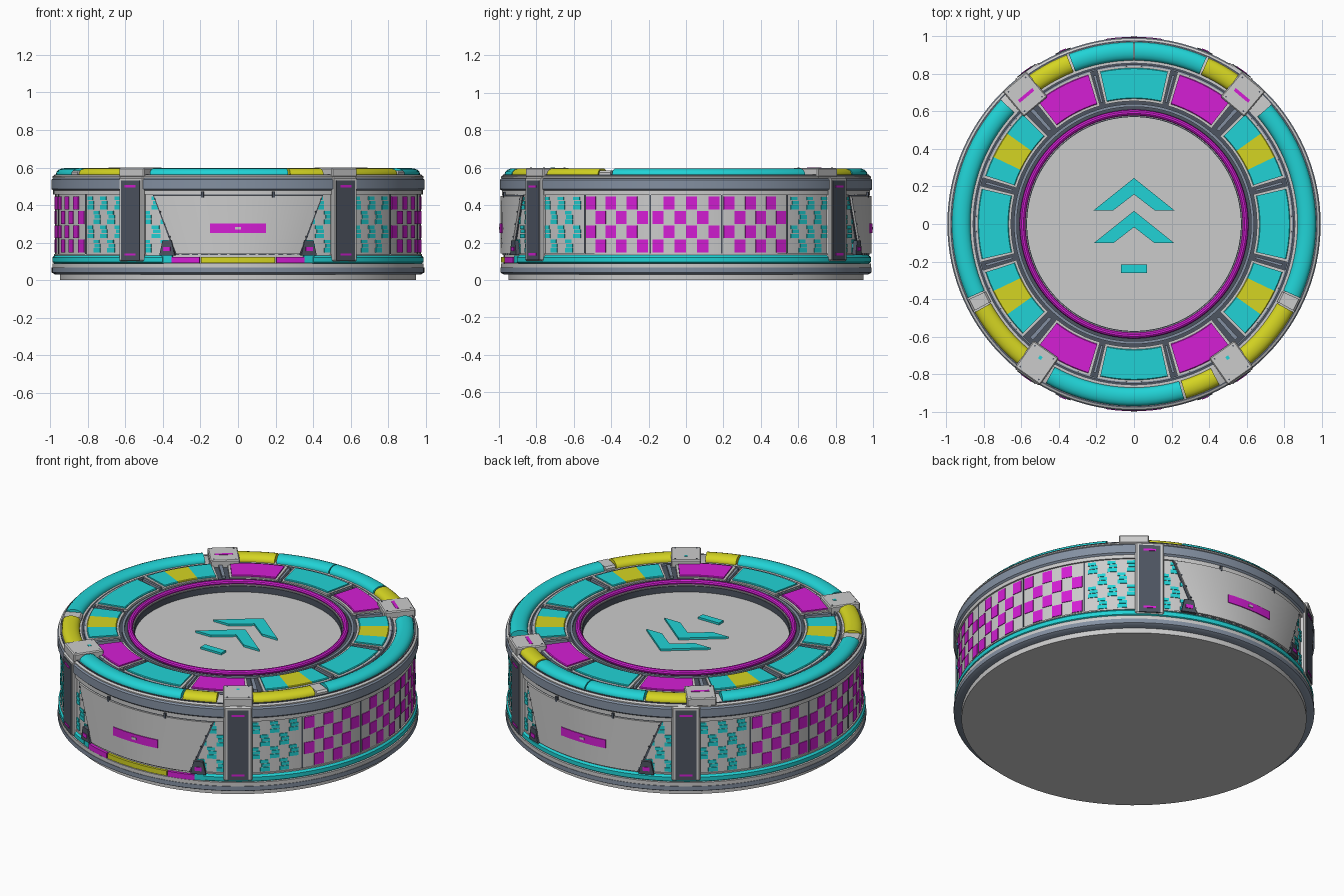
import bpy, bmesh, math
from mathutils import Matrix, Vector

if "Cube" in bpy.data.objects:
    bpy.data.objects.remove(bpy.data.objects["Cube"])

PALETTE = {
    "light_grey": (0.60, 0.60, 0.60), "slate": (0.23, 0.28, 0.36),
    "dark_slate": (0.075, 0.09, 0.12), "cyan": (0.015, 0.65, 0.67),
    "magenta": (0.66, 0.013, 0.66), "yellow": (0.66, 0.66, 0.016),
}
MATS = {}
for key, col in PALETTE.items():
    m = bpy.data.materials.new(key)
    m.diffuse_color = (*col, 1)
    m.use_nodes = True
    m.node_tree.nodes["Principled BSDF"].inputs["Base Color"].default_value = m.diffuse_color
    MATS[key] = m


def finish(name, bm, mat, angle=35):
    bmesh.ops.remove_doubles(bm, verts=bm.verts, dist=1e-5)
    bmesh.ops.recalc_face_normals(bm, faces=bm.faces)
    me = bpy.data.meshes.new(name)
    bm.to_mesh(me)
    bm.free()
    me.materials.append(MATS[mat])
    ob = bpy.data.objects.new(name, me)
    bpy.context.collection.objects.link(ob)
    bpy.context.view_layer.objects.active = ob
    ob.select_set(True)
    bpy.ops.object.shade_smooth_by_angle(angle=math.radians(angle))
    ob.select_set(False)
    return ob


def add_arc(bm, profile, a0=0, a1=360, step=3.0):
    """Sweep a closed (radius, height) profile around z between two angles."""
    full = a1 - a0 >= 360
    n = 120 if full else max(1, round((a1 - a0) / step))
    rings = []
    for i in range(n if full else n + 1):
        a = math.radians(a0 + (a1 - a0) * i / n)
        rings.append([bm.verts.new((r * math.cos(a), r * math.sin(a), z)) for r, z in profile])
    k = len(profile)
    for i in range(n):
        p, q = rings[i], rings[(i + 1) % len(rings)]
        for j in range(k):
            bm.faces.new((p[j], q[j], q[(j + 1) % k], p[(j + 1) % k]))
    if not full:
        bm.faces.new(rings[0])
        bm.faces.new(rings[-1][::-1])


def rect(r0, r1, z0, z1, c=0.0):
    """Rectangle profile with chamfered upper corners."""
    if c == 0:
        return [(r0, z0), (r1, z0), (r1, z1), (r0, z1)]
    return [(r0, z0), (r1, z0), (r1, z1 - c), (r1 - c, z1), (r0 + c, z1), (r0, z1 - c)]


def arcs(name, mat, items):
    bm = bmesh.new()
    for it in items:
        add_arc(bm, *it)
    return finish(name, bm, mat)


def add_box(bm, angle, r, z, size, off=0):
    """Box whose sides follow the radial, tangential and vertical directions."""
    mtx = (Matrix.Rotation(math.radians(angle), 4, 'Z') @ Matrix.Translation((r, off, z))
           @ Matrix.Diagonal((*size, 1)))
    bmesh.ops.create_cube(bm, size=1, matrix=mtx)


def boxes(name, mat, items, bevel=0):
    bm = bmesh.new()
    for it in items:
        add_box(bm, *it)
    if bevel:
        bmesh.ops.bevel(bm, geom=bm.edges[:], offset=bevel, segments=1, affect='EDGES')
    return finish(name, bm, mat)


def disc(name, mat, r, z0, z1):
    bm = bmesh.new()
    bmesh.ops.create_cone(bm, cap_ends=True, segments=120, radius1=r, radius2=r, depth=z1 - z0,
                          matrix=Matrix.Translation((0, 0, (z0 + z1) / 2)))
    return finish(name, bm, mat)


# Base and drum
disc("base_foot", "light_grey", 0.95, 0, 0.035)
arcs("base_band", "slate", [([(0.80, 0.03), (0.975, 0.03), (0.993, 0.04), (0.993, 0.066), (0.80, 0.066)],)])
arcs("base_trim", "light_grey", [(rect(0.80, 0.99, 0.066, 0.088),)])
arcs("lower_rim", "cyan", [([(0.9, 0.088), (0.978, 0.088), (0.99, 0.096), (0.99, 0.12), (0.978, 0.132), (0.9, 0.132)],
                            -66, 246)])
arcs("drum_wall", "light_grey", [(rect(0.80, 0.975, 0.085, 0.48),)])
arcs("wall_trim", "light_grey", [(rect(0.9, 0.985, 0.455, 0.477),), (rect(0.9, 0.982, 0.132, 0.14),)])
arcs("upper_band", "slate", [([(0.9, 0.477), (0.985, 0.477), (0.995, 0.486), (0.995, 0.535), (0.985, 0.545), (0.9, 0.545)],)])
arcs("rim_deck", "light_grey", [([(0.86, 0.48), (0.99, 0.545), (0.99, 0.552), (0.975, 0.562), (0.86, 0.562)],)])
arcs("panel_deck", "dark_slate", [(rect(0.57, 0.862, 0.48, 0.556),)])
arcs("deck_rings", "slate", [(rect(0.842, 0.85, 0.55, 0.568),), (rect(0.625, 0.64, 0.55, 0.568),)])
arcs("edge_line", "dark_slate", [(rect(0.972, 0.979, 0.55, 0.5635),)])

# Coloured lower rim under the front hatch
arcs("rim_front_yellow", "yellow", [(rect(0.9, 0.99, 0.092, 0.122), 258.5, 281.5)])
arcs("rim_front_magenta", "magenta", [(rect(0.9, 0.992, 0.09, 0.122), a, a + 9) for a in (249, 282)])
arcs("rim_front_cyan", "cyan", [(rect(0.9, 0.985, 0.09, 0.13), a, a + 3.6) for a in (245.5, 290.9)])

# Rounded outer ring segments
tube = [(0.872, 0.55)] + [(0.921 - 0.049 * math.cos(math.pi * t / 8), 0.567 + 0.03 * math.sin(math.pi * t / 8))
                          for t in range(9)] + [(0.97, 0.55)]
arcs("outer_ring_cyan", "cyan", [(tube, *s) for s in
     ((-24, 41), (66.5, 89.8), (90.2, 111), (137, 204), (241, 286))])
arcs("outer_ring_yellow", "yellow", [(tube, *s) for s in
     ((55, 65.8), (111.7, 126), (209, 230), (286.7, 298), (310, 331))])
arcs("outer_ring_spacers", "light_grey", [(rect(0.868, 0.975, 0.55, 0.585, 0.01), a, a + 4)
     for a in (204.5, 331.5)])

# Inner ring of coloured panels, mirrored across both axes
def mirrored(spans):
    out = set()
    for a, b in spans:
        for s in ((a, b), (180 - b, 180 - a), (180 + a, 180 + b), (360 - b, 360 - a)):
            out.add((s[0] % 360, s[0] % 360 + s[1] - s[0]))
    return sorted(out)

PANEL = rect(0.668, 0.832, 0.55, 0.576, 0.004)
sides = [(-13, 13), (77.5, 102.5)]
arcs("panel_borders", "light_grey", [(rect(0.655, 0.842, 0.55, 0.568), a - 1, b + 1)
     for a, b in mirrored(sides + [(18, 44.5), (52, 73)])])
arcs("deck_panels_cyan", "cyan", [(PANEL, *s) for s in mirrored(sides + [(18, 25.5), (35.5, 44.5)])])
arcs("deck_panels_yellow", "yellow", [(PANEL, *s) for s in mirrored([(25.5, 35.5)])])
arcs("deck_panels_magenta", "magenta", [(PANEL, *s) for s in mirrored([(52, 73)])])
arcs("panel_dividers", "slate", [(rect(0.67, 0.82, 0.55, 0.572), *s) for s in
     mirrored([(15, 16), (47.5, 49), (74.7, 75.7)])])

# Central floor, glowing ring and arrow markings
disc("floor", "light_grey", 0.585, 0.44, 0.52)
arcs("glow_ring", "magenta", [([(0.594 + 0.016 * math.cos(t * math.pi / 5), 0.57 + 0.016 * math.sin(t * math.pi / 5))
                               for t in range(10)],)])
arcs("floor_collar", "light_grey", [(rect(0.575, 0.6, 0.48, 0.562),)])

def plate(name, mat, outline, z0, z1):
    bm = bmesh.new()
    f = bm.faces.new([bm.verts.new((x, y, z0)) for x, y in outline])
    top = bmesh.ops.extrude_face_region(bm, geom=[f])["geom"]
    bmesh.ops.translate(bm, verts=[g for g in top if isinstance(g, bmesh.types.BMVert)], vec=(0, 0, z1 - z0))
    return finish(name, bm, mat)

for i, y in enumerate((0.245, 0.07)):
    plate(f"floor_arrow_{i + 1}", "cyan", [(0, y), (0.215, y - 0.172), (0.11, y - 0.172), (0, y - 0.087),
                                           (-0.11, y - 0.172), (-0.215, y - 0.172)], 0.518, 0.532)
plate("floor_dash", "cyan", [(-0.07, -0.26), (0.07, -0.26), (0.07, -0.217), (-0.07, -0.217)], 0.518, 0.532)

# Wall seams and checker patterns
arcs("wall_seams", "dark_slate", [(rect(0.95, 0.9775, 0.132, 0.46), 11.25 + 22.5 * k - 0.25, 11.25 + 22.5 * k + 0.25)
     for k in range(16) if k not in (3, 4, 11, 12)])
ROW, Z0 = 0.0765, 0.143
magenta, cyan = [], []
for side in (0, 180):
    for k in (-1, 0, 1):
        start = side + 22.5 * k - 10.6
        for c in range(6):
            for r in range(4):
                if (c + r + k) % 2 == 0:
                    a = start + c * 3.53
                    z = Z0 + r * ROW
                    magenta.append((rect(0.96, 0.979, z + 0.004, z + ROW - 0.004), a, a + 3.5))
arcs("wall_checks_magenta", "magenta", magenta)
for mid in (43, 63.5):                        # broken checks beside the pillars
    for a_mid, b in ((s[0] + 8, 0) for s in mirrored([(mid - 8, mid + 8)])):
        for c in range(5):
            for r in range(4):
                if (c + r) % 2:
                    a, z = a_mid - 8 + c * 3.2, Z0 + r * ROW
                    for lo, hi, d0, d1 in ((0.004, 0.027, 0.0, 3.1), (0.031, 0.05, 0.5, 3.1), (0.054, 0.072, 0.0, 2.6)):
                        cyan.append((rect(0.96, 0.979, z + lo, z + hi), a + d0, a + d1))
arcs("wall_checks_cyan", "cyan", cyan)

# Four pillars with dark inlays and small lights
PILLARS = (55, 125, 235, 305)
boxes("pillar_frames", "light_grey", [(a, 0.957, 0.325, (0.08, 0.16, 0.45)) for a in PILLARS], 0.008)
boxes("pillar_inlays", "dark_slate", [(a, 0.96, 0.318, (0.082, 0.118, 0.425)) for a in PILLARS])
boxes("pillar_lights", "magenta", [(a, 0.962, z, (0.084, 0.07, 0.012)) for a in PILLARS for z in (0.5, 0.137)])

# Clamps over the outer ring, above each pillar
CLAMPS = (50, 130, 235, 305)
boxes("clamps", "light_grey", [(a, 0.903, 0.574, (0.175, 0.165, 0.05)) for a in CLAMPS], 0.006)
boxes("clamp_lights", "magenta", [(a, 0.895, 0.598, (0.018, 0.1, 0.006)) for a in CLAMPS[:2]])
boxes("clamp_studs", "cyan", [(a, 0.87, 0.598, (0.018, 0.018, 0.006)) for a in CLAMPS[2:]])
boxes("clamp_bolts", "dark_slate", [(a, r, 0.598, (0.008, 0.008, 0.004), o) for a in CLAMPS
      for r in (0.835, 0.97) for o in (-0.06, 0.06)])

# Curved trapezoid hatches at front and back
def hatch(name, centre, mat, r0, r1, z0, z1, w0, w1, n=18):
    bm = bmesh.new()
    prev = None
    for i in range(n + 1):
        t = 2 * i / n - 1
        cur = []
        for r, z, w in ((r0, z0, w0), (r1, z0, w0), (r1, z1, w1), (r0, z1, w1)):
            a = math.radians(centre + t * w)
            cur.append(bm.verts.new((r * math.cos(a), r * math.sin(a), z)))
        if prev:
            for j in range(4):
                bm.faces.new((prev[j], cur[j], cur[(j + 1) % 4], prev[(j + 1) % 4]))
        else:
            bm.faces.new(cur)
        prev = cur
    bm.faces.new(prev[::-1])
    return finish(name, bm, mat)

for label, c in (("front", 270), ("back", 90)):
    hatch(label + "_hatch_seam", c, "dark_slate", 0.95, 0.982, 0.133, 0.456, 20, 27.6)
    hatch(label + "_hatch", c, "light_grey", 0.95, 0.993, 0.14, 0.45, 19.4, 27)
    arcs(label + "_hatch_bar", "magenta", [(rect(0.97, 0.998, 0.252, 0.302), c - 8.6, c + 8.6)])
    boxes(label + "_hatch_slot", "light_grey", [(c, 0.998, 0.277, (0.006, 0.03, 0.014))])
    boxes(label + "_hatch_rivets", "dark_slate",
          [(c + s * (20 + 6.3 * t), 0.993, 0.165 + 0.265 * t, (0.004, 0.008, 0.008))
           for s in (-1, 1) for t in (0, 0.25, 0.5, 0.75, 1)]
          + [(c + d, 0.985, 0.456, (0.02, 0.014, 0.03)) for d in (-11, 11)])
    for s, tag in ((-1, "left"), (1, "right")):
        hatch(f"{label}_{tag}_latch", c + s * 22.3, "dark_slate", 0.95, 1.0, 0.132, 0.21, 2.5, 1.5, 2)
    boxes(label + "_latch_lights", "magenta", [(c + s * 22.3, 0.999, 0.165, (0.01, 0.04, 0.022)) for s in (-1, 1)])
